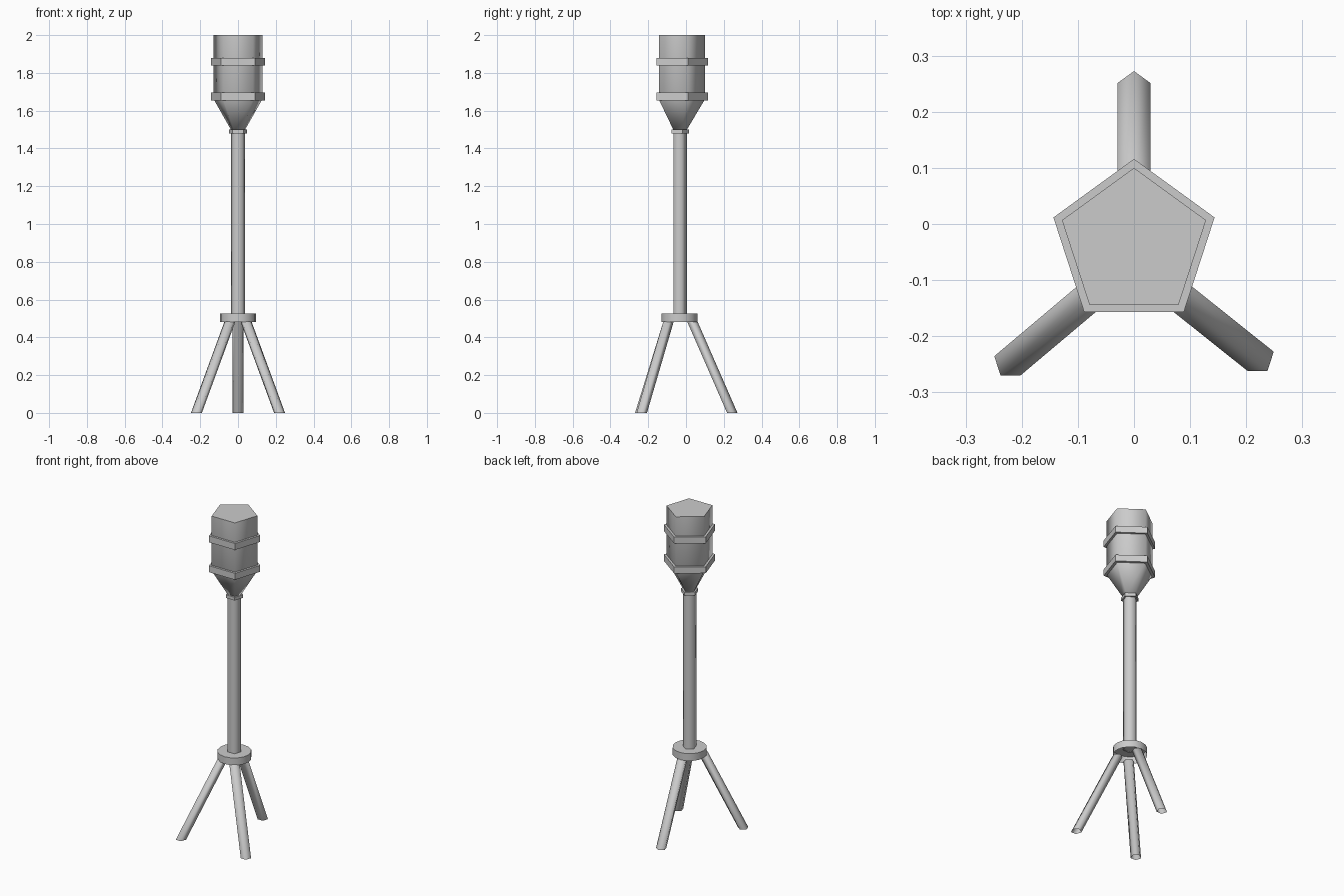
import bpy, bmesh, math

if "Cube" in bpy.data.objects:
    bpy.data.objects.remove(bpy.data.objects["Cube"])

CY = -0.035  # y of the central axis


def loft(name, rings, sides=5, cap_bottom=True, cap_top=True, smooth=True):
    """Skin polygon rings (x, y, z, radius), listed bottom to top, apex toward +y."""
    bm = bmesh.new()
    loops = []
    for x, y, z, r in rings:
        loops.append([bm.verts.new((x + r * math.cos(math.pi / 2 + math.tau * i / sides),
                                    y + r * math.sin(math.pi / 2 + math.tau * i / sides), z))
                      for i in range(sides)])
    for a, b in zip(loops, loops[1:]):
        for i in range(sides):
            j = (i + 1) % sides
            bm.faces.new((a[i], a[j], b[j], b[i]))
    if cap_bottom:
        bm.faces.new(loops[0][::-1])
    if cap_top:
        bm.faces.new(loops[-1])
    me = bpy.data.meshes.new(name)
    bm.to_mesh(me)
    bm.free()
    ob = bpy.data.objects.new(name, me)
    bpy.context.collection.objects.link(ob)
    if smooth:
        bpy.ops.object.select_all(action='DESELECT')
        ob.select_set(True)
        bpy.context.view_layer.objects.active = ob
        bpy.ops.object.shade_smooth_by_angle(angle=math.radians(80))
    return ob


def axial(name, profile, **kw):
    return loft(name, [(0, CY, z, r) for z, r in profile], **kw)


# Pentagonal head tapering down to the pole
axial("head", [(1.50, 0.04), (1.66, 0.135), (2.0, 0.135)])

# Raised bands around the head and the pole collar
for name, z0, z1, r in (("upper_band", 1.84, 1.88, 0.151),
                        ("lower_band", 1.655, 1.695, 0.151),
                        ("pole_collar", 1.48, 1.50, 0.051)):
    axial(name, [(z0, r), (z1, r)], smooth=False)

# Pole
axial("pole", [(0.52, 0.04), (1.50, 0.04)], cap_bottom=False, cap_top=False)

# Round hub, open underneath
axial("hub", [(0.48, 0.096), (0.525, 0.096)], sides=16, cap_bottom=False)

# Three splayed legs with flat-cut feet: (foot x, foot y, top x, top y)
for name, fx, fy, tx, ty in (("back_leg", 0.0, 0.242, 0.0, 0.03),
                             ("left_leg", -0.22, -0.245, -0.042, -0.095),
                             ("right_leg", 0.22, -0.237, 0.042, -0.095)):
    loft(name, [(fx, fy, 0, 0.0305), (tx, ty, 0.485, 0.0305)], cap_bottom=False)
